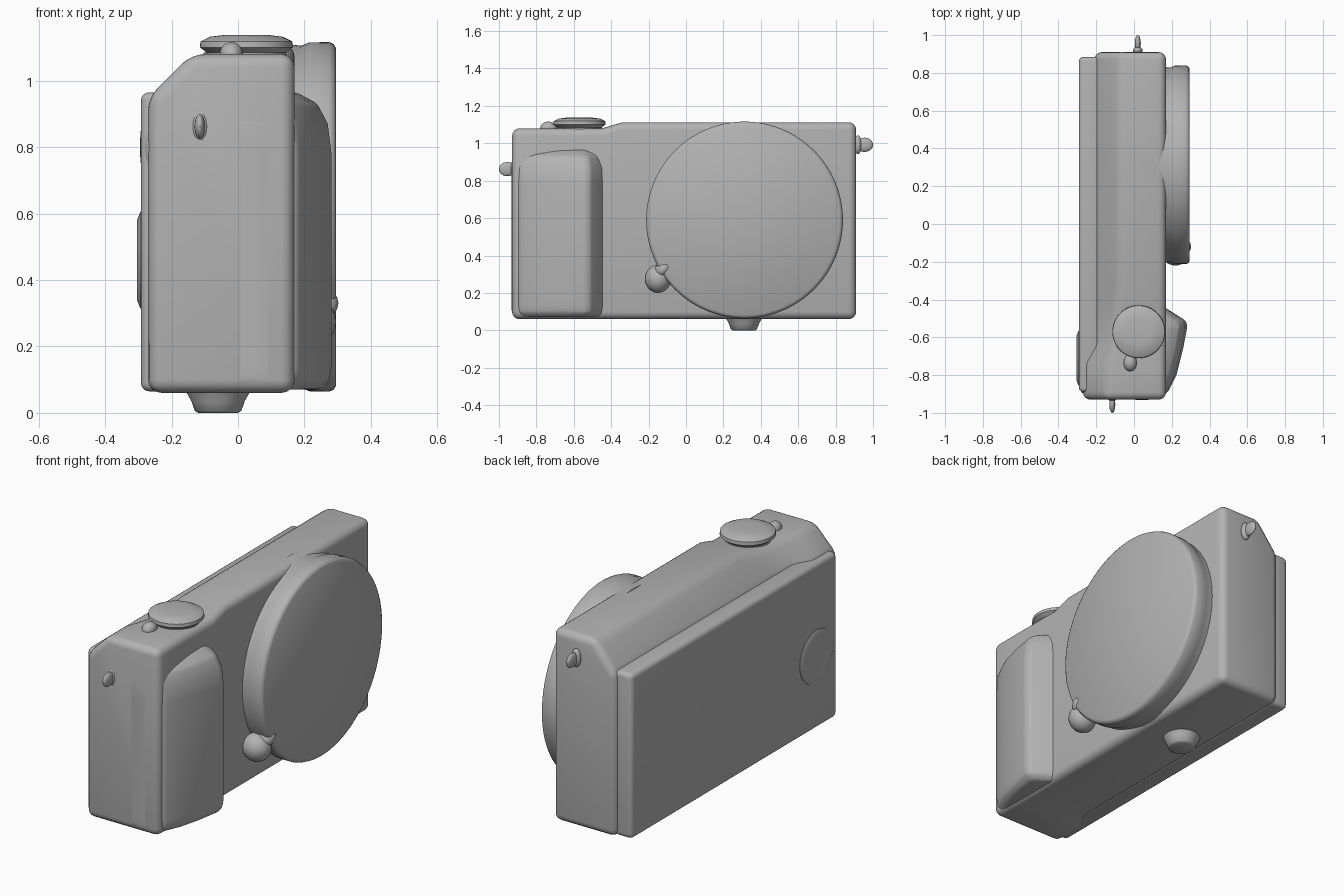
import bpy, bmesh, math
from mathutils import Matrix, Vector

cube = bpy.data.objects.get("Cube")
if cube:
    bpy.data.objects.remove(cube, do_unlink=True)

grey = bpy.data.materials.new("plain_grey")
grey.use_nodes = True
tone = (0.45, 0.45, 0.45, 1)
grey.diffuse_color = tone
grey.node_tree.nodes["Principled BSDF"].inputs["Base Color"].default_value = tone


def finish(name, bm, bevel=0, segments=4):
    """Turn a bmesh into a smooth shaded, bevelled object."""
    bmesh.ops.recalc_face_normals(bm, faces=bm.faces)
    mesh = bpy.data.meshes.new(name)
    bm.to_mesh(mesh)
    bm.free()
    obj = bpy.data.objects.new(name, mesh)
    bpy.context.collection.objects.link(obj)
    mesh.materials.append(grey)
    bpy.context.view_layer.objects.active = obj
    obj.select_set(True)
    if bevel:
        mod = obj.modifiers.new("rounding", "BEVEL")
        mod.width, mod.segments = bevel, segments
        mod.limit_method, mod.angle_limit = "ANGLE", math.radians(25)
        bpy.ops.object.modifier_apply(modifier=mod.name)
    bpy.ops.object.shade_smooth_by_angle(angle=math.radians(40))
    obj.select_set(False)
    return obj


def loft(name, sections, bevel, segments=4):
    """Skin a row of equal-length point loops and cap the ends."""
    bm = bmesh.new()
    rings = [[bm.verts.new(p) for p in s] for s in sections]
    n = len(rings[0])
    for a, b in zip(rings, rings[1:]):
        for i in range(n):
            j = (i + 1) % n
            bm.faces.new((a[i], a[j], b[j], b[i]))
    bm.faces.new(rings[0])
    bm.faces.new(rings[-1])
    return finish(name, bm, bevel, segments)


def lathe(name, centre, axis, profile, steps=48):
    """Revolve (radius, height) pairs about an axis."""
    turn = Vector((0, 0, 1)).rotation_difference(Vector(axis)).to_matrix()
    sections = []
    for r, h in profile:
        ring = [Vector((r * math.cos(t), r * math.sin(t), h))
                for t in (2 * math.pi * i / steps for i in range(steps))]
        sections.append([Vector(centre) + turn @ p for p in ring])
    return loft(name, sections, 0)


def box(name, lo, hi, bevel):
    corners = [(lo[0], lo[1]), (hi[0], lo[1]), (hi[0], hi[1]), (lo[0], hi[1])]
    return loft(name, [[(x, y, z) for x, y in corners] for z in (lo[2], hi[2])], bevel)


def blob(name, centre, size, tilt=0):
    bm = bmesh.new()
    place = Matrix.Translation(centre) @ Matrix.Rotation(tilt, 4, "X") @ Matrix.Diagonal((*size, 1))
    bmesh.ops.create_uvsphere(bm, u_segments=24, v_segments=14, radius=1, matrix=place)
    return finish(name, bm)


# Main body: the top plate steps down and the rear slope widens at the grip end
def body_section(y, top, back, shoulder):
    return [(back, y, 0.06), (0.17, y, 0.06), (0.17, y, top),
            (shoulder, y, top), (back, y, 0.95)]


loft("body", [body_section(-0.93, 1.08, -0.27, -0.14),
              body_section(-0.74, 1.08, -0.27, -0.14),
              body_section(-0.64, 1.08, -0.21, -0.11),
              body_section(-0.45, 1.08, -0.21, -0.10),
              body_section(-0.34, 1.112, -0.21, -0.08),
              body_section(0.91, 1.112, -0.21, -0.08)], 0.04)

# Rear screen panel with the round control pad
box("rear_panel", (-0.292, -0.89, 0.065), (-0.18, 0.885, 0.965), 0.025)
lathe("control_pad", (-0.28, -0.71, 0.46), (-1, 0, 0),
      [(0.15, 0), (0.145, 0.014), (0.12, 0.024), (0.1, 0.02)])
blob("thumb_rest", (-0.265, -0.8, 0.8), (0.03, 0.1, 0.13))

# Hand grip, swelling forwards and tapering to the end of the body
grip = [(0.0, -0.932), (0.10, -0.93), (0.18, -0.89), (0.225, -0.8), (0.26, -0.66),
        (0.283, -0.54), (0.272, -0.51), (0.16, -0.44), (0.0, -0.44)]


def grip_ring(z, scale, inset):
    return [(x * scale, y + inset * (1 if y < -0.7 else -1), z) for x, y in grip]


loft("grip", [grip_ring(0.07, 0.86, 0.015), grip_ring(0.095, 0.97, 0),
              grip_ring(0.14, 1, 0), grip_ring(0.78, 1, 0),
              grip_ring(0.87, 0.96, 0), grip_ring(0.93, 0.85, 0.01),
              grip_ring(0.965, 0.62, 0.03)], 0.012, 3)

# Lens barrel with its flat cover, and the release knob beside it
lathe("lens", (0, 0.313, 0.59), (1, 0, 0),
      [(0.526, 0.1), (0.515, 0.19), (0.525, 0.215), (0.526, 0.275),
       (0.52, 0.288), (0.508, 0.295)], 96)
blob("release_knob", (0.22, -0.15, 0.275), (0.075, 0.07, 0.075))
blob("release_lever", (0.25, -0.12, 0.33), (0.052, 0.055, 0.04), math.radians(45))

# Top dial and shutter button
lathe("top_dial", (0.025, -0.57, 0), (0, 0, 1),
      [(0.115, 1.05), (0.12, 1.085), (0.14, 1.1), (0.138, 1.118),
       (0.11, 1.132), (0.07, 1.137)])
blob("shutter_button", (-0.02, -0.735, 1.08), (0.035, 0.045, 0.036))

# Strap lugs on both ends
for side, x, y, z in (("right", -0.115, -0.955, 0.862), ("left", 0.02, 0.955, 0.992)):
    blob(side + "_strap_lug", (x, y, z), (0.016, 0.045, 0.038))
    blob(side + "_lug_base", (x, y * 0.962, z), (0.026, 0.02, 0.05))

# Tripod socket under the lens
lathe("tripod_socket", (-0.06, 0.31, 0), (0, 0, 1),
      [(0.06, 0), (0.07, 0.006), (0.08, 0.035), (0.1, 0.07)])
